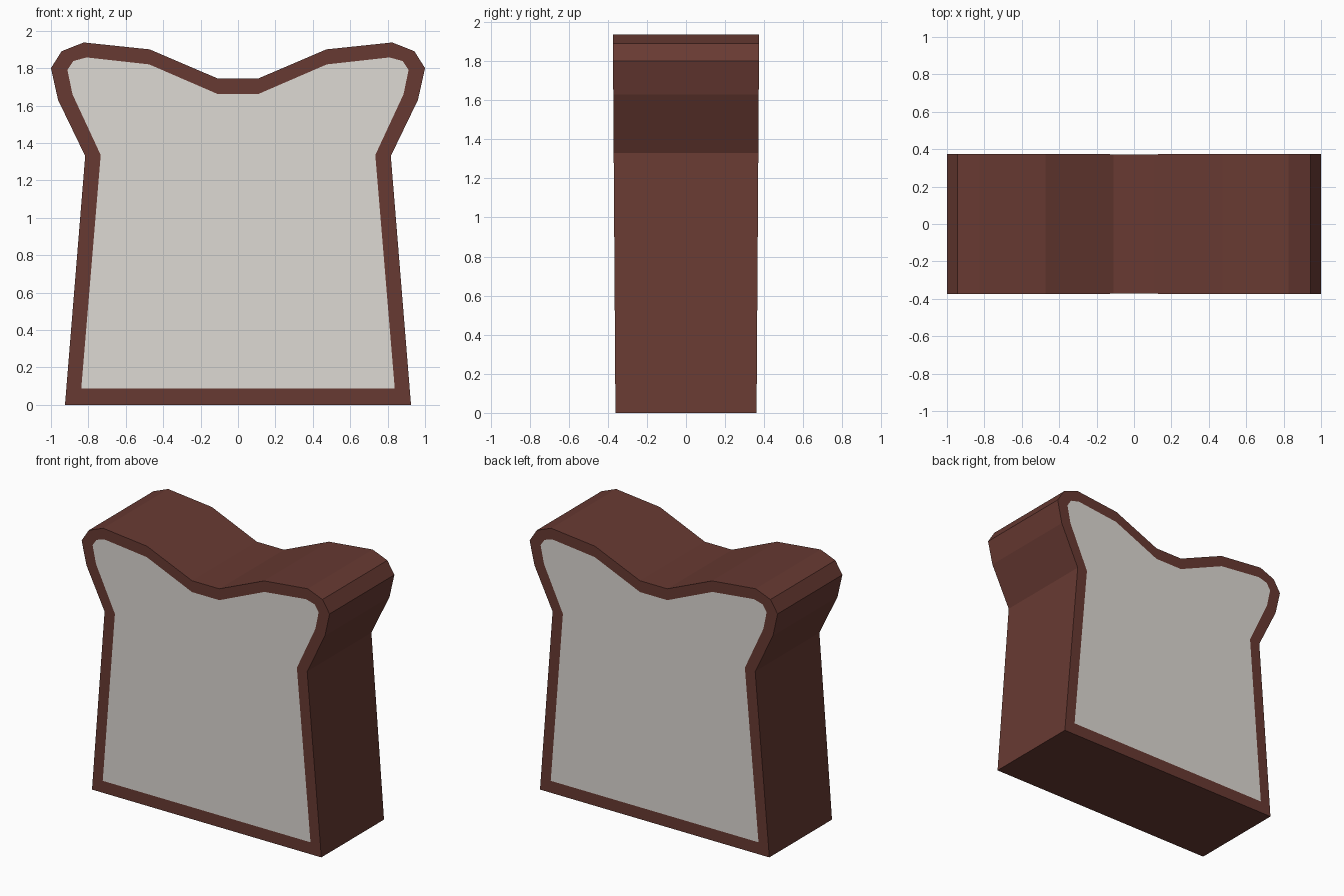
import bpy, bmesh

if "Cube" in bpy.data.objects:
    bpy.data.objects.remove(bpy.data.objects["Cube"])

def material(name, rgb):
    m = bpy.data.materials.new(name)
    m.diffuse_color = (*rgb, 1)
    m.use_nodes = True
    m.node_tree.nodes["Principled BSDF"].inputs["Base Color"].default_value = m.diffuse_color
    return m

crust = material("brown crust", (0.138, 0.042, 0.032))
crumb = material("pale crumb", (0.73, 0.70, 0.66))

# Right half of the slice outline and of the crumb outline, bottom to top
OUTER = [(0.925, 0), (0.817, 1.33), (0.962, 1.63), (1.0, 1.80),
         (0.943, 1.89), (0.825, 1.937), (0.472, 1.90), (0.11, 1.745)]
INNER = [(0.838, 0.087), (0.734, 1.335), (0.885, 1.66), (0.912, 1.79),
         (0.88, 1.838), (0.81, 1.857), (0.475, 1.82), (0.11, 1.662)]

def closed(half):
    return half + [(-x, z) for x, z in reversed(half)]

def depth(z):
    # The loaf is slightly thicker towards the top
    return 0.361 + 0.0068 * z

bm = bmesh.new()

def ring(points, side):
    return [bm.verts.new((x, side * depth(z), z)) for x, z in closed(points)]

outer = {s: ring(OUTER, s) for s in (-1, 1)}
n = len(outer[1])

# Crust rim and crumb on the front and back
for s in (-1, 1):
    inner = ring(INNER, s)
    for i in range(n):
        j = (i + 1) % n
        bm.faces.new((outer[s][i], outer[s][j], inner[j], inner[i]))
    bm.faces.new(inner).material_index = 1

# Crust around the edge
for i in range(n):
    j = (i + 1) % n
    bm.faces.new((outer[-1][i], outer[-1][j], outer[1][j], outer[1][i]))

bmesh.ops.recalc_face_normals(bm, faces=bm.faces)
mesh = bpy.data.meshes.new("bread_slice")
bm.to_mesh(mesh)
bm.free()
mesh.materials.append(crust)
mesh.materials.append(crumb)
bpy.context.collection.objects.link(bpy.data.objects.new("bread_slice", mesh))
